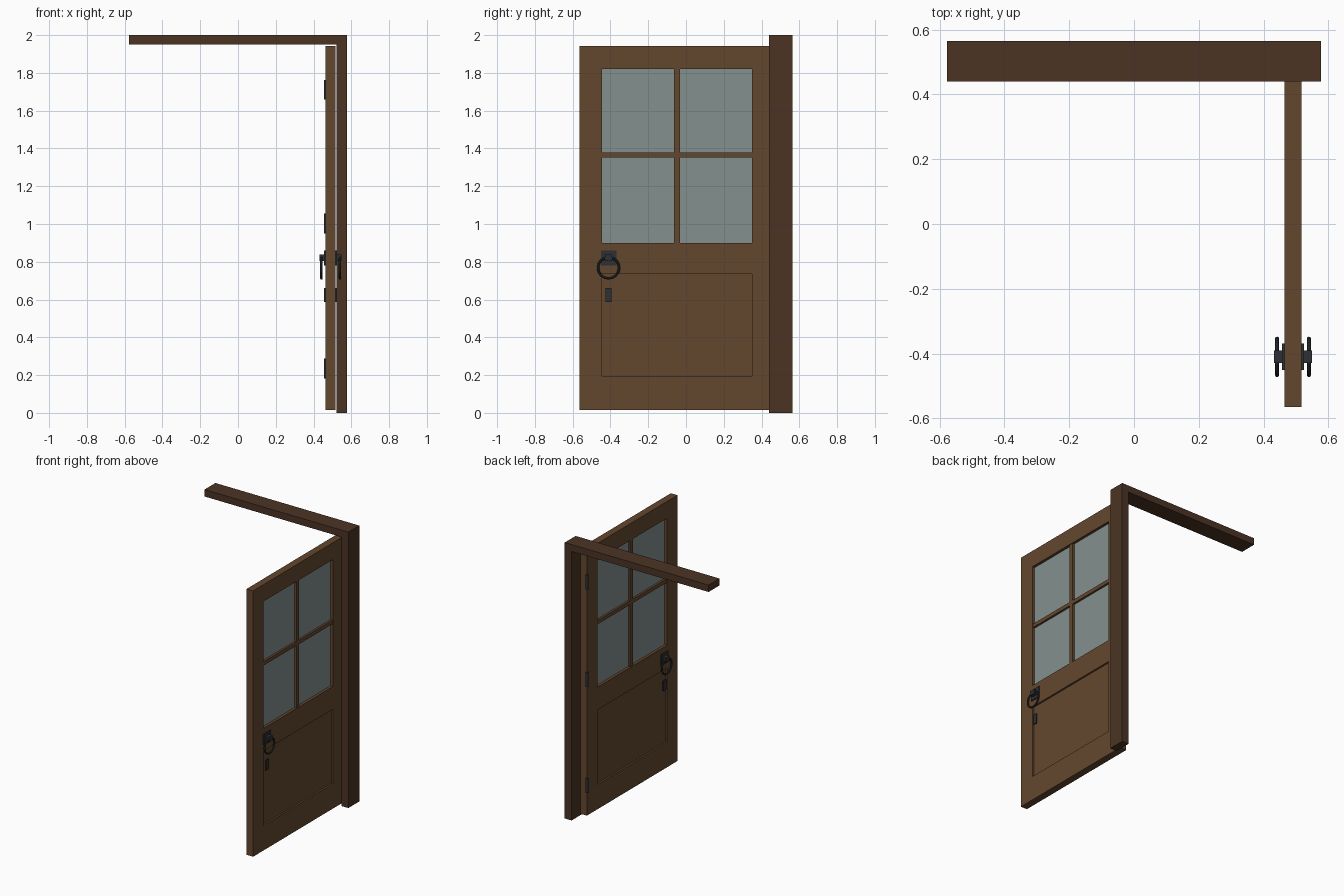
import bpy
import math

cube = bpy.data.objects.get("Cube")
if cube:
    bpy.data.objects.remove(cube, do_unlink=True)


def material(name, rgb):
    m = bpy.data.materials.new(name)
    m.use_nodes = True
    m.diffuse_color = (*rgb, 1)
    m.node_tree.nodes["Principled BSDF"].inputs["Base Color"].default_value = (*rgb, 1)
    return m


dark_wood = material("dark wood", (0.069, 0.034, 0.017))
door_wood = material("door wood", (0.124, 0.062, 0.027))
glass = material("frosted glass", (0.231, 0.279, 0.27))
iron = material("black iron", (0.026, 0.030, 0.034))


def finish(name, mat):
    o = bpy.context.object
    o.name = name
    o.data.materials.append(mat)
    return o


def box(name, mat, x, y, z):
    """Box from (min, max) pairs on each axis."""
    bpy.ops.mesh.primitive_cube_add(size=1, location=[sum(p) / 2 for p in (x, y, z)])
    bpy.context.object.scale = [p[1] - p[0] for p in (x, y, z)]
    bpy.ops.object.transform_apply(location=False, rotation=False, scale=True)
    return finish(name, mat)


# Door frame: lintel and hinge-side post
FRAME_Y = (0.44, 0.565)
box("lintel", dark_wood, (-0.577, 0.577), FRAME_Y, (1.95, 2.0))
box("hinge_post", dark_wood, (0.522, 0.577), FRAME_Y, (0, 1.95))

# Door leaf, standing open
MID, HALF = 0.4905, 0.0265
FRONT, BACK = -0.565, 0.472
LOW, HIGH = 0.015, 1.942
IN_Y = (-0.445, 0.35)


def layer(inset):
    return (MID - HALF + inset, MID + HALF - inset)


box("latch_stile", door_wood, layer(0), (FRONT, IN_Y[0]), (LOW, HIGH))
box("hinge_stile", door_wood, layer(0), (IN_Y[1], BACK), (LOW, HIGH))
box("bottom_rail", door_wood, layer(0), IN_Y, (LOW, 0.195))
box("middle_rail", door_wood, layer(0), IN_Y, (0.735, 0.90))
box("top_rail", door_wood, layer(0), IN_Y, (1.82, HIGH))
box("lower_panel", door_wood, layer(0.013), IN_Y, (0.195, 0.735))

# Window with crossing glazing bars
box("window_pane", glass, layer(0.02), IN_Y, (0.90, 1.82))
box("upright_bar", door_wood, layer(0.005), (-0.064, -0.031), (0.90, 1.82))
box("cross_bar", door_wood, layer(0.005), IN_Y, (1.351, 1.379))

# Hinge barrels
for i, z in enumerate((0.235, 1.003, 1.71)):
    bpy.ops.mesh.primitive_cylinder_add(vertices=12, radius=0.01, depth=0.104,
                                        location=(MID - HALF, BACK, z))
    finish(f"hinge_{i + 1}", iron)
    bpy.ops.object.shade_smooth_by_angle()

# Ring handle and keyhole cover on both faces
HANDLE_Y = -0.41
for side, label in ((1, "outer"), (-1, "inner")):
    def off(a, b):
        return tuple(sorted((MID + side * a, MID + side * b)))

    def around(c, r):
        return (c - r, c + r)

    box(f"{label}_handle_plate", iron, off(HALF, 0.034),
        around(HANDLE_Y, 0.041), (0.78, 0.86))
    box(f"{label}_handle_boss", iron, off(0.034, 0.058),
        around(HANDLE_Y, 0.019), (0.803, 0.838))
    box(f"{label}_keyhole_cover", iron, off(HALF, 0.034),
        around(HANDLE_Y, 0.016), (0.587, 0.661))
    bpy.ops.mesh.primitive_torus_add(
        major_segments=16, minor_segments=8, major_radius=0.056, minor_radius=0.0065,
        location=(MID + side * 0.049, HANDLE_Y, 0.768), rotation=(0, math.pi / 2, 0))
    finish(f"{label}_handle_ring", iron)
